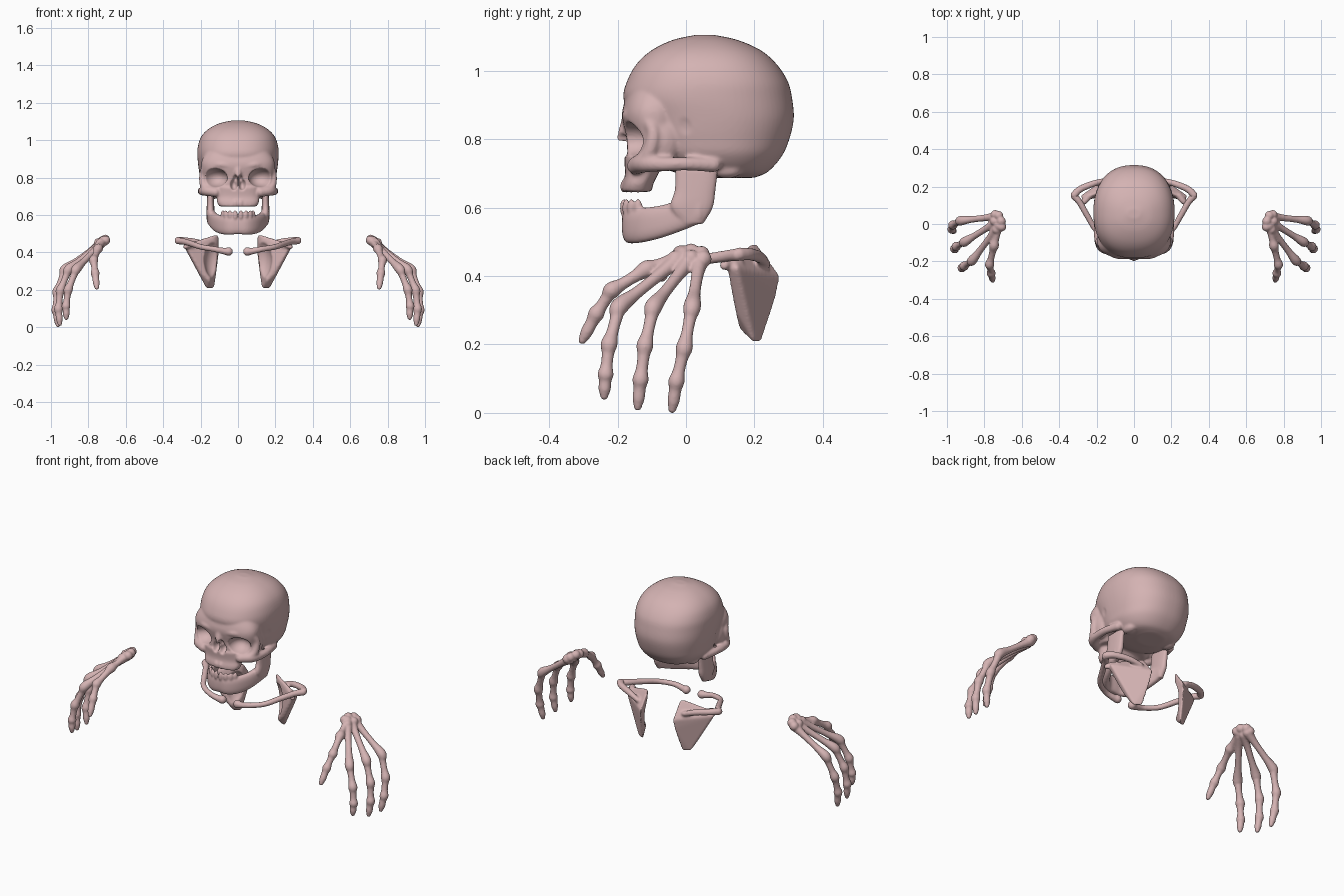
import bpy, bmesh, math
from mathutils import Vector, Matrix

cube = bpy.data.objects.get("Cube")
if cube:
    bpy.data.objects.remove(cube)

bone = bpy.data.materials.new("pale_pink_bone")
bone.use_nodes = True
colour = (0.66, 0.45, 0.45, 1)
bone.diffuse_color = colour
bone.node_tree.nodes["Principled BSDF"].inputs["Base Color"].default_value = colour
SIDES = (-1, 1)


def loft(bm, rings):
    """Skin a list of equal rings and close both ends."""
    loops = [[bm.verts.new(p) for p in ring] for ring in rings]
    n = len(loops[0])
    for a, b in zip(loops, loops[1:]):
        for i in range(n):
            j = (i + 1) % n
            bm.faces.new((a[i], a[j], b[j], b[i]))
    bm.faces.new(loops[0][::-1])
    bm.faces.new(loops[-1])


def oval(centre, u, v, power=2.0, n=72):
    """Superellipse ring spanned by the half axes u and v."""
    ring = []
    for i in range(n):
        c, s = math.cos(math.tau * i / n), math.sin(math.tau * i / n)
        ring.append(centre + u * math.copysign(abs(c) ** (2 / power), c)
                    + v * math.copysign(abs(s) ** (2 / power), s))
    return ring


def spline(pts, steps=6):
    """Catmull-Rom through points of four numbers."""
    pts = [Vector(p) for p in pts]
    ext = [pts[0] * 2 - pts[1]] + pts + [pts[-1] * 2 - pts[-2]]
    out = []
    for k in range(1, len(ext) - 2):
        a, b, c, d = ext[k - 1:k + 3]
        for i in range(steps):
            t = i / steps
            out.append((b * 2 + (c - a) * t + (a * 2 - b * 5 + c * 4 - d) * t * t
                        + (b * 3 - a - c * 3 + d) * t ** 3) * 0.5)
    return out + [pts[-1]]


def stack(bm, sections, cx=0, power=2.3):
    """Horizontal ovals: height, front y, back y, half width."""
    loft(bm, [oval(Vector((cx, (f + b) / 2, z)), Vector((w, 0, 0)),
                   Vector((0, (b - f) / 2, 0)), power)
              for z, f, b, w in spline(sections)])


def ellipsoid(centre, radii, turn=0):
    return (Matrix.Translation(centre) @ Matrix.Rotation(turn, 4, 'Z')
            @ Matrix.Diagonal((*radii, 1)))


def blob(bm, centre, radii, turn=0):
    bmesh.ops.create_uvsphere(bm, u_segments=24, v_segments=16, radius=1,
                              matrix=ellipsoid(centre, radii, turn))


def tube(bm, pts, side=1):
    """Round bone through points of x, y, z, radius."""
    path = spline([(p[0] * side, *p[1:]) for p in pts])
    rings = []
    for i, p in enumerate(path):
        d = (path[min(i + 1, len(path) - 1)] - path[max(i - 1, 0)]).to_3d().normalized()
        u = d.cross(Vector((0.3, 1, 0.2))).normalized()
        rings.append(oval(p.to_3d(), u * p[3], d.cross(u) * p[3], n=16))
    loft(bm, rings)
    for p in (path[0], path[-1]):
        blob(bm, p.to_3d(), (p[3],) * 3)


def bake(ob, kind, **settings):
    """Apply one modifier to the object."""
    mod = ob.modifiers.new(kind.lower(), kind)
    for key, value in settings.items():
        setattr(mod, key, value)
    graph = bpy.context.evaluated_depsgraph_get()
    mesh = bpy.data.meshes.new_from_object(ob.evaluated_get(graph))
    ob.modifiers.clear()
    ob.data = mesh


def dent(mesh, centre, radii, turn, push):
    """Press the surface inside an ellipsoid back to its far wall."""
    inverse = ellipsoid(centre, radii, turn).inverted()
    push = Vector(push).normalized()
    d = inverse.to_3x3() @ push
    for v in mesh.vertices:
        q = inverse @ v.co
        gap = 1 - q.length_squared
        if gap > 0:
            h = q.dot(d)
            v.co += push * ((math.sqrt(h * h + d.length_squared * gap) - h) / d.length_squared)


def build(name, bm, dents=(), mirror=False, soften=4):
    """Fuse the pieces, press in hollows, soften and shade smooth."""
    bmesh.ops.recalc_face_normals(bm, faces=bm.faces)
    mesh = bpy.data.meshes.new(name)
    bm.to_mesh(mesh)
    bm.free()
    ob = bpy.data.objects.new(name, mesh)
    bpy.context.collection.objects.link(ob)
    bake(ob, 'REMESH', mode='VOXEL', voxel_size=0.005)
    if dents:
        bake(ob, 'SMOOTH', factor=0.5, iterations=soften)
        for hollow in dents:
            dent(ob.data, *hollow)
        bake(ob, 'REMESH', mode='VOXEL', voxel_size=0.005)
    bake(ob, 'SMOOTH', factor=0.5, iterations=soften)
    if mirror:
        bake(ob, 'MIRROR', use_mirror_merge=False)
    ob.data.materials.clear()
    ob.data.materials.append(bone)
    for face in ob.data.polygons:
        face.use_smooth = True
        face.material_index = 0


def teeth(bm, z, height, count=8):
    for i in range(count):
        a = math.radians(-68 + 136 * i / (count - 1))
        blob(bm, (0.088 * math.sin(a), -0.115 - 0.068 * math.cos(a), z),
             (0.0135, 0.011, height), a)


# Skull: braincase, face block and upper jaw
bm = bmesh.new()
stack(bm, [(0.687, 0.07, 0.2, 0.07), (0.705, -0.04, 0.24, 0.145), (0.75, -0.11, 0.28, 0.188),
           (0.80, -0.14, 0.302, 0.202), (0.86, -0.16, 0.315, 0.212), (0.92, -0.183, 0.31, 0.217),
           (0.97, -0.172, 0.297, 0.214), (1.02, -0.144, 0.264, 0.196), (1.06, -0.1, 0.218, 0.158),
           (1.09, -0.038, 0.15, 0.1), (1.105, 0.03, 0.08, 0.035)])
stack(bm, [(0.715, -0.16, -0.03, 0.14), (0.76, -0.173, 0, 0.182), (0.80, -0.174, 0, 0.188),
           (0.86, -0.187, 0, 0.196), (0.90, -0.182, 0, 0.19), (0.95, -0.165, 0, 0.16)], power=2.4)
stack(bm, [(0.646, -0.188, -0.1, 0.1), (0.67, -0.185, -0.095, 0.112),
           (0.70, -0.178, -0.08, 0.114), (0.75, -0.182, -0.06, 0.12)], power=2.6)
teeth(bm, 0.662, 0.02)
# Nasal bridge, brows, outer rims, cheekbones and arches
tube(bm, [(0, -0.168, 0.855, 0.02), (0, -0.176, 0.83, 0.02), (0, -0.184, 0.803, 0.018)])
for s in SIDES:
    tube(bm, [(0.04, -0.17, 0.862, 0.017), (0.1, -0.166, 0.87, 0.018),
              (0.165, -0.122, 0.862, 0.019), (0.187, -0.095, 0.82, 0.02),
              (0.184, -0.105, 0.765, 0.022), (0.168, -0.125, 0.735, 0.024)], s)
    tube(bm, [(0.12, -0.148, 0.722, 0.025), (0.172, -0.12, 0.73, 0.028),
              (0.192, -0.07, 0.727, 0.022), (0.194, 0, 0.728, 0.02),
              (0.175, 0.08, 0.725, 0.022)], s)
    blob(bm, (0.162 * s, -0.07, 0.80), (0.035, 0.055, 0.075))
    blob(bm, (0.13 * s, 0.12, 0.71), (0.03, 0.045, 0.025))
# Temple hollows, eye sockets and nose openings
hollows = []
for s in SIDES:
    hollows += [
        ((0.243 * s, -0.02, 0.82), (0.05, 0.065, 0.075), 0, (-s, 0, 0)),
        ((0.126 * s, -0.178, 0.798), (0.066, 0.085, 0.051), 0.35 * s, (-0.35 * s, 1, 0)),
        ((0.022 * s, -0.19, 0.763), (0.02, 0.05, 0.032), 0, (0, 1, 0)),
        ((0.014 * s, -0.19, 0.79), (0.013, 0.045, 0.024), 0, (0, 1, 0))]
build("skull", bm, hollows)

# Lower jaw: curved body, upright rear plates and teeth
bm = bmesh.new()
half = [(0.045, -0.161, 0.495, 0.597), (0.085, -0.128, 0.498, 0.599),
        (0.118, -0.07, 0.512, 0.607), (0.14, 0, 0.537, 0.627), (0.148, 0.045, 0.556, 0.632)]
body = spline([(-x, y, a, b) for x, y, a, b in half[::-1]]
              + [(0, -0.165, 0.498, 0.597)] + half)
rings = []
for i, p in enumerate(body):
    d = body[min(i + 1, len(body) - 1)] - body[max(i - 1, 0)]
    out = Vector((d[1], -d[0], 0)).normalized()
    rings.append(oval(Vector((p[0], p[1], (p[2] + p[3]) / 2)), out * 0.022,
                      Vector((0, 0, (p[3] - p[2]) / 2)), 2.6, 28))
loft(bm, rings)
for s in SIDES:
    stack(bm, [(0.552, -0.01, 0.05, 0.016), (0.60, -0.045, 0.078, 0.021),
               (0.65, -0.033, 0.086, 0.02), (0.715, -0.03, 0.094, 0.017)], 0.147 * s, 2.6)
teeth(bm, 0.599, 0.027)
build("lower_jaw", bm)

# Collarbones
bm = bmesh.new()
tube(bm, [(0.05, -0.075, 0.405, 0.023), (0.075, -0.078, 0.407, 0.018),
          (0.13, -0.075, 0.418, 0.015), (0.2, -0.035, 0.43, 0.015),
          (0.25, 0.045, 0.447, 0.016), (0.29, 0.115, 0.458, 0.017),
          (0.32, 0.15, 0.462, 0.019)])
build("collarbones", bm, mirror=True)

# Shoulder blades: hollowed triangular plate, spine ridge and hook
bm = bmesh.new()
corners = [bm.verts.new(p) for p in [
    (0.103, 0.205, 0.502), (0.125, 0.185, 0.49), (0.102, 0.279, 0.40),
    (0.107, 0.27, 0.35), (0.126, 0.222, 0.205), (0.168, 0.2, 0.202),
    (0.152, 0.155, 0.245), (0.205, 0.148, 0.29), (0.27, 0.12, 0.415),
    (0.288, 0.15, 0.425), (0.26, 0.14, 0.455)]]
bmesh.ops.convex_hull(bm, input=corners)
tube(bm, [(0.15, 0.235, 0.435, 0.014), (0.22, 0.215, 0.455, 0.018),
          (0.29, 0.185, 0.464, 0.019), (0.32, 0.155, 0.464, 0.021)])
tube(bm, [(0.24, 0.15, 0.437, 0.02), (0.265, 0.12, 0.44, 0.016),
          (0.28, 0.112, 0.43, 0.015)])
build("shoulder_blades", bm,
      [((0.12, 0.155, 0.36), (0.06, 0.065, 0.105), 0, (0, 1, 0))], mirror=True, soften=8)

# Hands: four digits with swollen joints, plus a cluster of wrist bones
digits = [
    [(0.72, -0.01, 0.46), (0.748, -0.115, 0.42), (0.772, -0.217, 0.358),
     (0.764, -0.262, 0.29), (0.755, -0.303, 0.212)],
    [(0.73, -0.02, 0.45), (0.865, -0.195, 0.31), (0.908, -0.225, 0.20),
     (0.92, -0.235, 0.112), (0.918, -0.239, 0.05)],
    [(0.735, 0.01, 0.445), (0.905, -0.095, 0.31), (0.95, -0.12, 0.197),
     (0.96, -0.133, 0.097), (0.953, -0.141, 0.018)],
    [(0.735, 0.04, 0.445), (0.925, 0.018, 0.31), (0.968, -0.005, 0.19),
     (0.974, -0.028, 0.092), (0.962, -0.04, 0.011)]]
bm = bmesh.new()
for joints in digits:
    joints = [Vector(j) for j in joints]
    pts = []
    for k, (a, b) in enumerate(zip(joints, joints[1:])):
        pts.append((*a, 0.027 - 0.001 * k))
        pts.append((*a.lerp(b, 0.3), 0.0185))
        pts.append((*a.lerp(b, 0.7), 0.018))
    pts.append((*joints[-1], 0.012))
    tube(bm, pts)
for x, y, z in [(0.708, -0.015, 0.465), (0.71, 0.015, 0.47), (0.724, 0.045, 0.463),
                (0.742, 0.05, 0.45), (0.735, -0.03, 0.45), (0.745, 0.015, 0.452)]:
    blob(bm, (x, y, z), (0.025,) * 3)
build("hands", bm, mirror=True)
